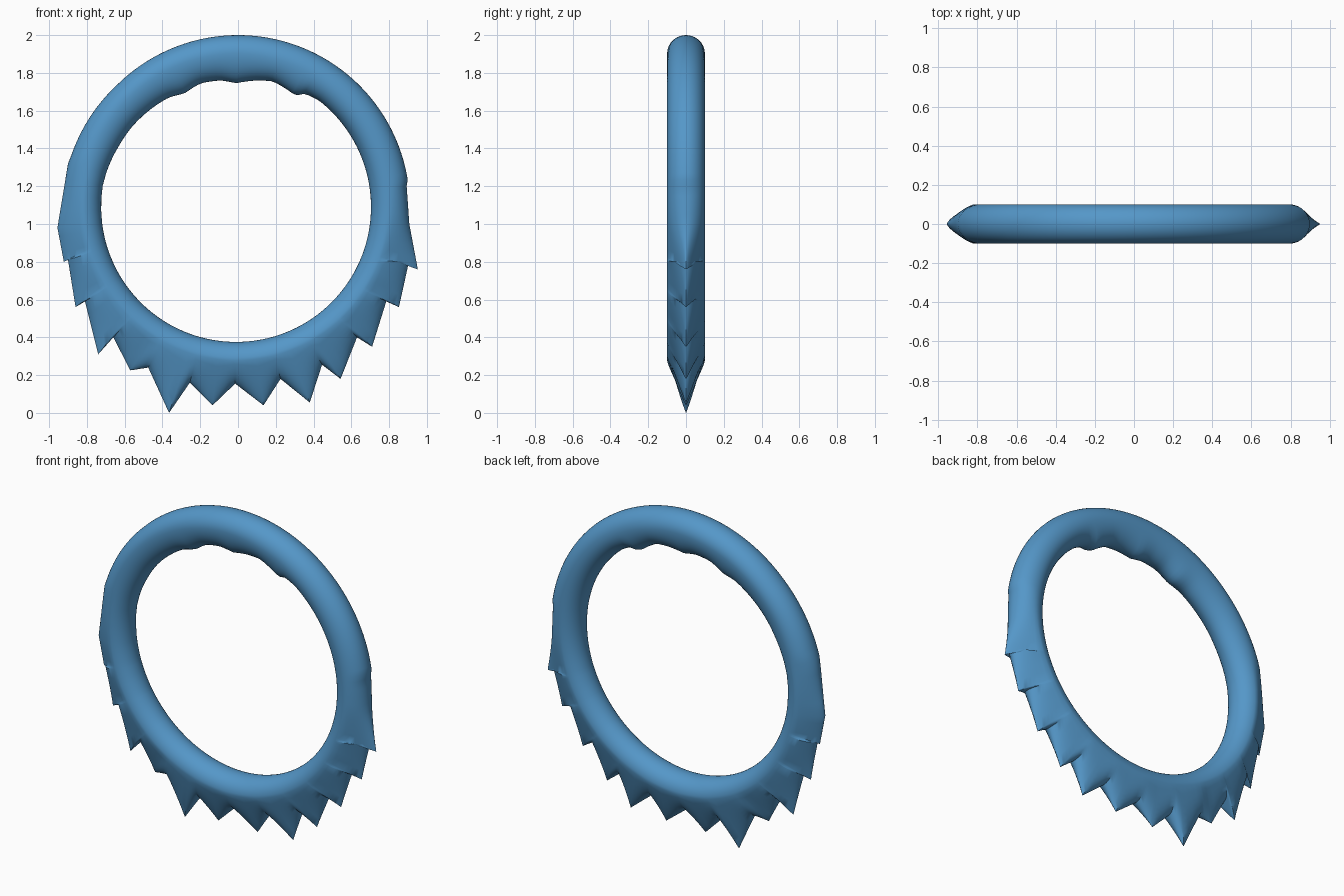
import bpy, bmesh, math

if "Cube" in bpy.data.objects:
    bpy.data.objects.remove(bpy.data.objects["Cube"])

CX, CZ = -0.01, 1.09        # ring centre
R_MID, HALF = 0.812, 0.1    # widest line of the tube, half thickness
SUB, N = 4, 10              # stations per tooth side, steps per half section

# toothed outer edge, clockwise from the right: x, z, sharpness
EDGE = [(0.893, 1.2, 0), (0.907, 1.0, .2), (0.952, 0.76, 1), (0.905, 0.80, .3), (0.852, 0.56, 1),
        (0.785, 0.59, .3), (0.71, 0.35, 1), (0.63, 0.40, .3), (0.543, 0.18, 1), (0.445, 0.255, .3),
        (0.38, 0.055, 1), (0.225, 0.18, .3), (0.135, 0.04, 1), (-0.015, 0.155, .3),
        (-0.135, 0.04, 1), (-0.255, 0.16, .3), (-0.365, 0.0, 1), (-0.475, 0.24, .3),
        (-0.57, 0.225, 1), (-0.66, 0.40, .3), (-0.74, 0.31, 1), (-0.81, 0.59, .3),
        (-0.86, 0.56, 1), (-0.90, 0.81, .3), (-0.922, 0.80, .9), (-0.956, 0.98, .7), (-0.90, 1.32, .1)]

# inner radius by angle: plain circle with a few worn bumps at the top
INNER = [(-400, .715), (52, .714), (58.7, .702), (62, .668), (73.7, .693), (81, .678), (90, .655),
         (97, .675), (106, .681), (114.6, .66), (121.5, .68), (143, .696), (153, .70), (170, .715), (400, .715)]


def inner_radius(a):
    for (a0, r0), (a1, r1) in zip(INNER, INNER[1:]):
        if a0 <= a <= a1:
            return r0 + (r1 - r0) * (a - a0) / (a1 - a0)


# Complete outline: toothed part followed by the smooth arc over the top
outline = []
for p, q in zip(EDGE, EDGE[1:]):
    outline += [tuple(u + (v - u) * i / SUB for u, v in zip(p, q)) for i in range(SUB)]
outline.append(EDGE[-1])
for i in range(1, 72):
    a = math.radians(165 - (165 - 7) * i / 72)
    blend = max(0, 1 - i / 14) * 0.015
    outline.append(((0.91 + blend) * math.cos(a), 1.09 + (0.91 + blend) * math.sin(a), 0))

# Steadily turning angle for each station (teeth may overhang)
angles = []
for x, z, w in outline:
    a = math.degrees(math.atan2(z - CZ, x - CX))
    if angles:
        while a - angles[-1] > 180:
            a -= 360
        while a - angles[-1] < -180:
            a += 360
        a = min(a, angles[-1] - 0.4)
    angles.append(a)

bm = bmesh.new()
rings = []
for (x, z, w), a in zip(outline, angles):
    c, s = math.cos(math.radians(a)), math.sin(math.radians(a))
    ad = (a + 180) % 360 - 180
    rin = inner_radius(ad)
    mx, mz = CX + R_MID * c, CZ + R_MID * s
    ix, iz = CX + rin * c, CZ + rin * s
    ring = []
    for k in range(4 * N):
        t = math.pi * 2 * k / (4 * N)
        d, y = math.sin(t), math.cos(t)
        if d >= 0:      # outer half, round to wedge shaped
            wedge = math.copysign(max(0, 1 - d) ** 0.9, y)
            y = (1 - w) * y + w * wedge
            px, pz = mx + (x - mx) * d, mz + (z - mz) * d
        else:           # inner half, rounded
            px, pz = mx - (ix - mx) * d, mz - (iz - mz) * d
        ring.append(bm.verts.new((px, y * HALF, pz)))
    rings.append(ring)

# Skin the sections into a closed ring
for i, ra in enumerate(rings):
    rb = rings[(i + 1) % len(rings)]
    for k in range(4 * N):
        j = (k + 1) % (4 * N)
        bm.faces.new((ra[k], ra[j], rb[j], rb[k]))
bmesh.ops.recalc_face_normals(bm, faces=bm.faces)

mesh = bpy.data.meshes.new("toothed_ring")
bm.to_mesh(mesh)
bm.free()
obj = bpy.data.objects.new("toothed_ring", mesh)
bpy.context.collection.objects.link(obj)
mat = bpy.data.materials.new("blue")
mat.diffuse_color = (0.09, 0.31, 0.58, 1)
mat.use_nodes = True
mat.node_tree.nodes["Principled BSDF"].inputs["Base Color"].default_value = mat.diffuse_color
mesh.materials.append(mat)

bpy.context.view_layer.objects.active = obj
obj.select_set(True)
bpy.ops.object.shade_smooth_by_angle(angle=math.radians(35))
